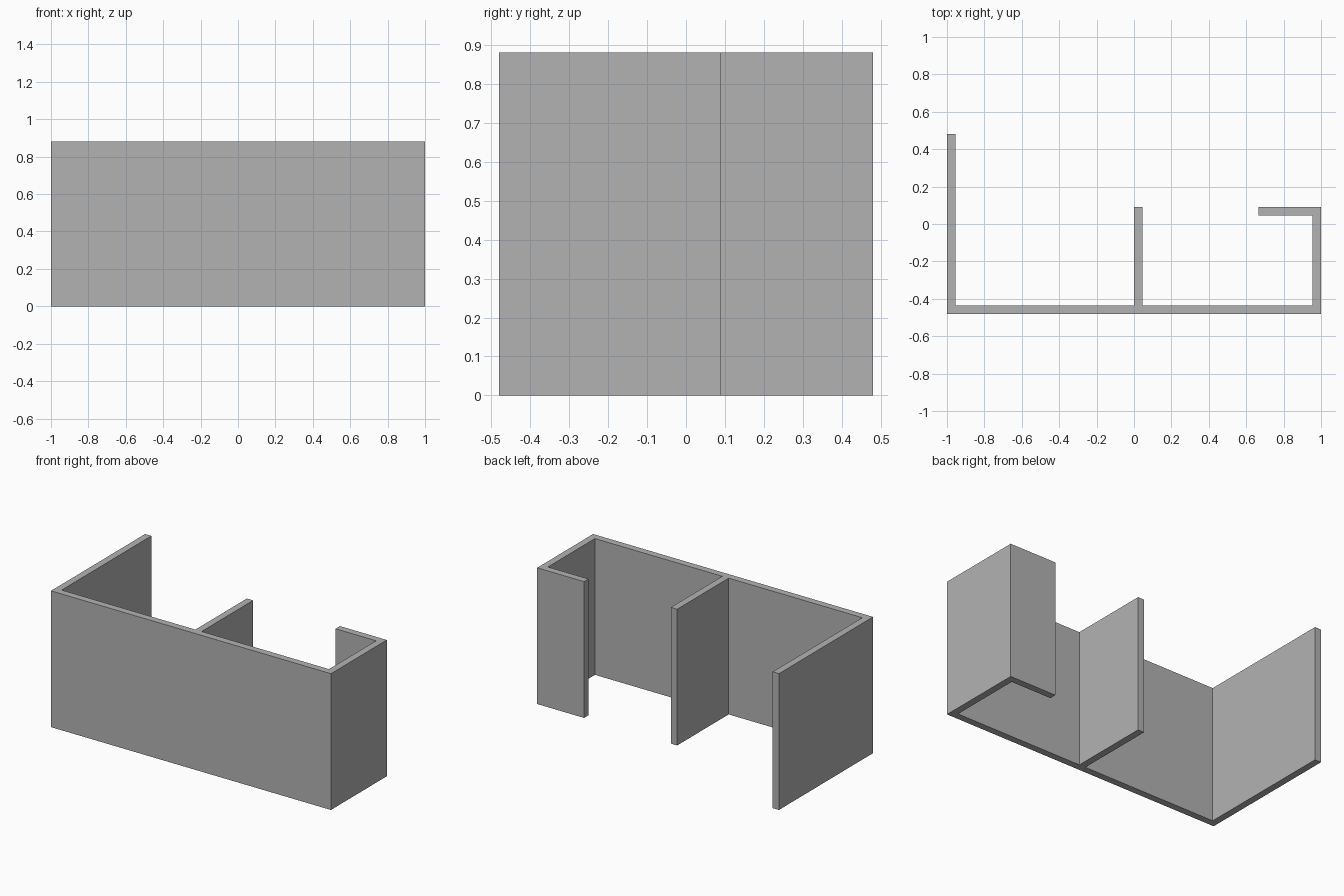
import bpy
import bmesh

cube = bpy.data.objects.get("Cube")
if cube:
    bpy.data.objects.remove(cube, do_unlink=True)

HEIGHT = 0.88
T = 0.045                      # wall thickness
FRONT, BACK = -0.48, 0.48
SHORT = 0.09                   # back end of the divider and the left wall
INNER = FRONT + T

grey = bpy.data.materials.new("plain_grey")
grey.use_nodes = True
colour = (0.45, 0.45, 0.45, 1)
grey.diffuse_color = colour
grey.node_tree.nodes["Principled BSDF"].inputs["Base Color"].default_value = colour

# Floor plan of the joined walls, counter-clockwise
plan = [
    (-1, FRONT), (1, FRONT),
    # left wall with its return
    (1, SHORT), (0.665, SHORT), (0.665, SHORT - T), (1 - T, SHORT - T), (1 - T, INNER),
    # middle divider
    (T, INNER), (T, SHORT), (0, SHORT), (0, INNER),
    # long right wall
    (-1 + T, INNER), (-1 + T, BACK), (-1, BACK),
]

# Raise the plan into solid walls
bm = bmesh.new()
base = bm.faces.new([bm.verts.new((x, y, 0)) for x, y in plan])
raised = bmesh.ops.extrude_face_region(bm, geom=[base], use_keep_orig=True)["geom"]
top_verts = [v for v in raised if isinstance(v, bmesh.types.BMVert)]
bmesh.ops.translate(bm, verts=top_verts, vec=(0, 0, HEIGHT))
bmesh.ops.recalc_face_normals(bm, faces=bm.faces)

mesh = bpy.data.meshes.new("partition_walls")
bm.to_mesh(mesh)
bm.free()
mesh.materials.append(grey)
walls = bpy.data.objects.new("partition_walls", mesh)
bpy.context.collection.objects.link(walls)
